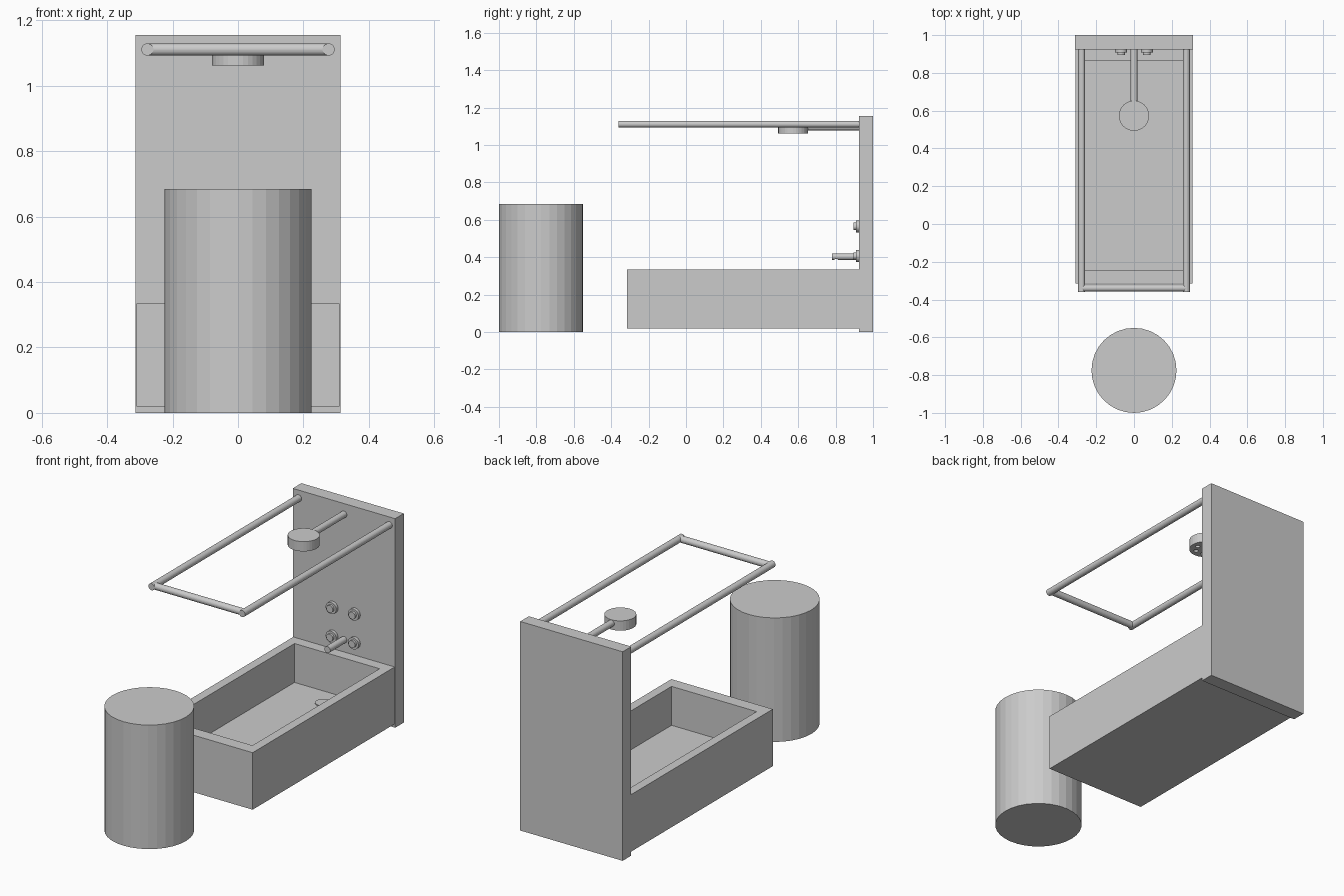
import bpy, bmesh, math
from mathutils import Matrix, Vector

if "Cube" in bpy.data.objects:
    bpy.data.objects.remove(bpy.data.objects["Cube"])


def finish(name, bm):
    bmesh.ops.recalc_face_normals(bm, faces=bm.faces)
    me = bpy.data.meshes.new(name)
    bm.to_mesh(me)
    bm.free()
    ob = bpy.data.objects.new(name, me)
    bpy.context.scene.collection.objects.link(ob)
    return ob


def add_box(bm, lo, hi):
    lo, hi = Vector(lo), Vector(hi)
    m = Matrix.Translation((lo + hi) / 2) @ Matrix.Diagonal((*(hi - lo), 1))
    return bmesh.ops.create_cube(bm, size=1, matrix=m)["verts"]


def add_rod(bm, a, b, r, sides=32):
    a, b = Vector(a), Vector(b)
    rot = (b - a).to_track_quat('Z', 'Y').to_matrix().to_4x4()
    bmesh.ops.create_cone(bm, cap_ends=True, segments=sides, radius1=r, radius2=r,
                          depth=(b - a).length, matrix=Matrix.Translation((a + b) / 2) @ rot)


def rods(name, *specs):
    bm = bmesh.new()
    for s in specs:
        add_rod(bm, *s)
    return finish(name, bm)


def cut(ob, cutter):
    mod = ob.modifiers.new("cut", 'BOOLEAN')
    mod.operation, mod.solver, mod.object = 'DIFFERENCE', 'EXACT', cutter
    cutter.hide_render = True
    cutter.hide_viewport = True


WALL_Y = 0.925

# Back wall
bm = bmesh.new()
add_box(bm, (-0.313, WALL_Y, 0), (0.313, 1.0, 1.155))
finish("back_wall", bm)

# Tub: box with the top face inset and pushed down to the floor
bm = bmesh.new()
add_box(bm, (-0.31, -0.315, 0.02), (0.31, WALL_Y, 0.335))
top = max(bm.faces, key=lambda f: f.calc_center_median().z)
inner = bmesh.ops.inset_region(bm, faces=[top], thickness=0.05)
for v in top.verts:
    v.co.y = -0.245 if v.co.y < 0 else 0.865
    v.co.x = math.copysign(0.26, v.co.x)
basin = bmesh.ops.extrude_discrete_faces(bm, faces=[top])["faces"][0]
for v in basin.verts:
    v.co.z = 0.12
finish("tub", bm)

# Drain on the tub floor
rods("drain", ((0, 0.745, 0.115), (0, 0.745, 0.125), 0.041))

# Curtain rail: two side rods and a cross rod
RZ, RX = 1.111, 0.277
for side, s in (("left", -1), ("right", 1)):
    rods(f"curtain_rail_{side}", ((s * RX, -0.36, RZ), (s * RX, WALL_Y, RZ), 0.0185))
rods("curtain_rail_front", ((-RX, -0.34, RZ), (RX, -0.34, RZ), 0.0185))

# Shower arm and head with spray holes
rods("shower_arm", ((0, 0.6, 1.096), (0, WALL_Y, 1.096), 0.018))
HY = 0.573
head = rods("shower_head", ((0, HY, 1.062), (0, HY, 1.116), 0.08))
spots = [(0, HY)] + [(0.048 * math.cos(i * math.pi / 3), HY + 0.048 * math.sin(i * math.pi / 3))
                     for i in range(6)]
cut(head, rods("spray_hole_cutter",
               *[((x, y, 1.05), (x, y, 1.074), 0.012, 16) for x, y in spots]))

# Four taps: wall flange with a smaller button
for row, z in (("upper", 0.565), ("lower", 0.406)):
    for side, x in (("left", -0.068), ("right", 0.068)):
        rods(f"tap_flange_{row}_{side}", ((x, 0.908, z), (x, WALL_Y, z), 0.032))
        rods(f"tap_button_{row}_{side}", ((x, 0.896, z), (x, 0.91, z), 0.02))

# Spout with an outlet underneath
spout = rods("spout", ((0, 0.78, 0.403), (0, WALL_Y, 0.403), 0.018))
cut(spout, rods("outlet_cutter", ((0, 0.803, 0.37), (0, 0.803, 0.405), 0.013, 24)))

# Round laundry bin in front of the tub
rods("laundry_bin", ((0, -0.775, 0), (0, -0.775, 0.685), 0.225))
